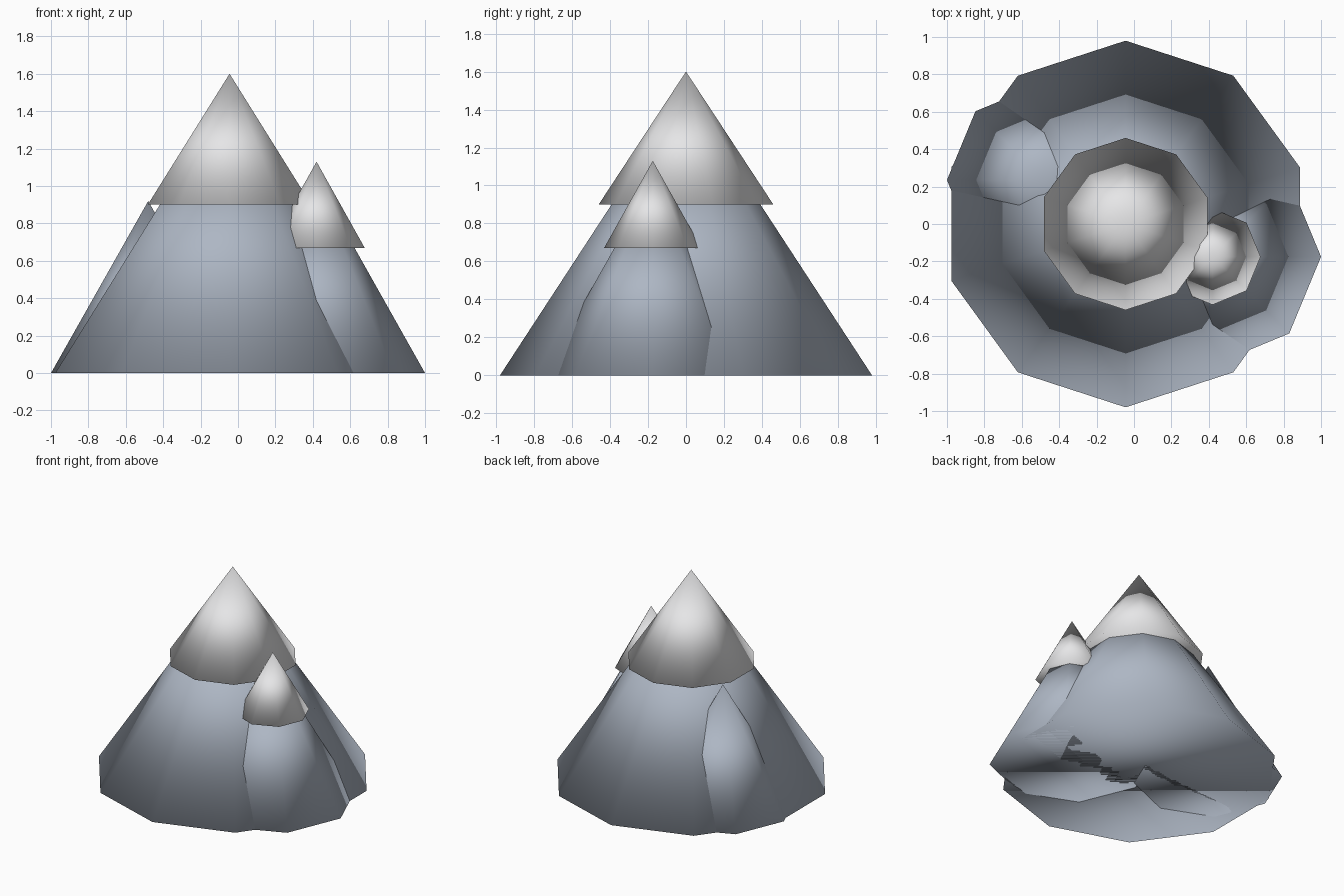
import bpy
import bmesh
from mathutils import Matrix

cube = bpy.data.objects.get("Cube")
if cube:
    bpy.data.objects.remove(cube, do_unlink=True)


def make_material(name, rgb):
    mat = bpy.data.materials.new(name)
    mat.use_nodes = True
    colour = (*rgb, 1.0)
    mat.diffuse_color = colour
    bsdf = mat.node_tree.nodes["Principled BSDF"]
    bsdf.inputs["Base Color"].default_value = colour
    bsdf.inputs["Roughness"].default_value = 0.9
    return mat


def make_cone(name, mat, sides, radius, centre, base, top):
    """Closed, fully smooth-shaded cone with its first corner at the back."""
    bm = bmesh.new()
    x, y = centre
    bmesh.ops.create_cone(
        bm, cap_ends=True, segments=sides, radius1=radius, radius2=0.0,
        depth=top - base, matrix=Matrix.Translation((0, 0, (top - base) / 2)))
    bmesh.ops.remove_doubles(bm, verts=bm.verts, dist=0.0001)
    bmesh.ops.recalc_face_normals(bm, faces=bm.faces)
    for face in bm.faces:
        face.smooth = True
    mesh = bpy.data.meshes.new(name)
    bm.to_mesh(mesh)
    bm.free()
    mesh.materials.append(mat)
    obj = bpy.data.objects.new(name, mesh)
    obj.location = (x, y, base)
    bpy.context.collection.objects.link(obj)
    return obj


rock = make_material("blue_grey_rock", (0.42, 0.47, 0.55))
snow = make_material("white_snow", (0.8, 0.8, 0.81))

main = (-0.045, 0.0)
side = (0.42, -0.175)
rear = (-0.48, 0.235)

# Main mountain and its snow cap
make_cone("main_peak", rock, 10, 0.98, main, 0.0, 1.5)
make_cone("main_snow_cap", snow, 10, 0.46, main, 0.9, 1.6)

# Smaller peak on the left with its own snow cap
make_cone("side_peak", rock, 8, 0.58, side, 0.0, 1.03)
make_cone("side_snow_cap", snow, 8, 0.257, side, 0.67, 1.13)

# Bare shoulder at the rear right
make_cone("rear_shoulder", rock, 8, 0.52, rear, 0.0, 0.92)
